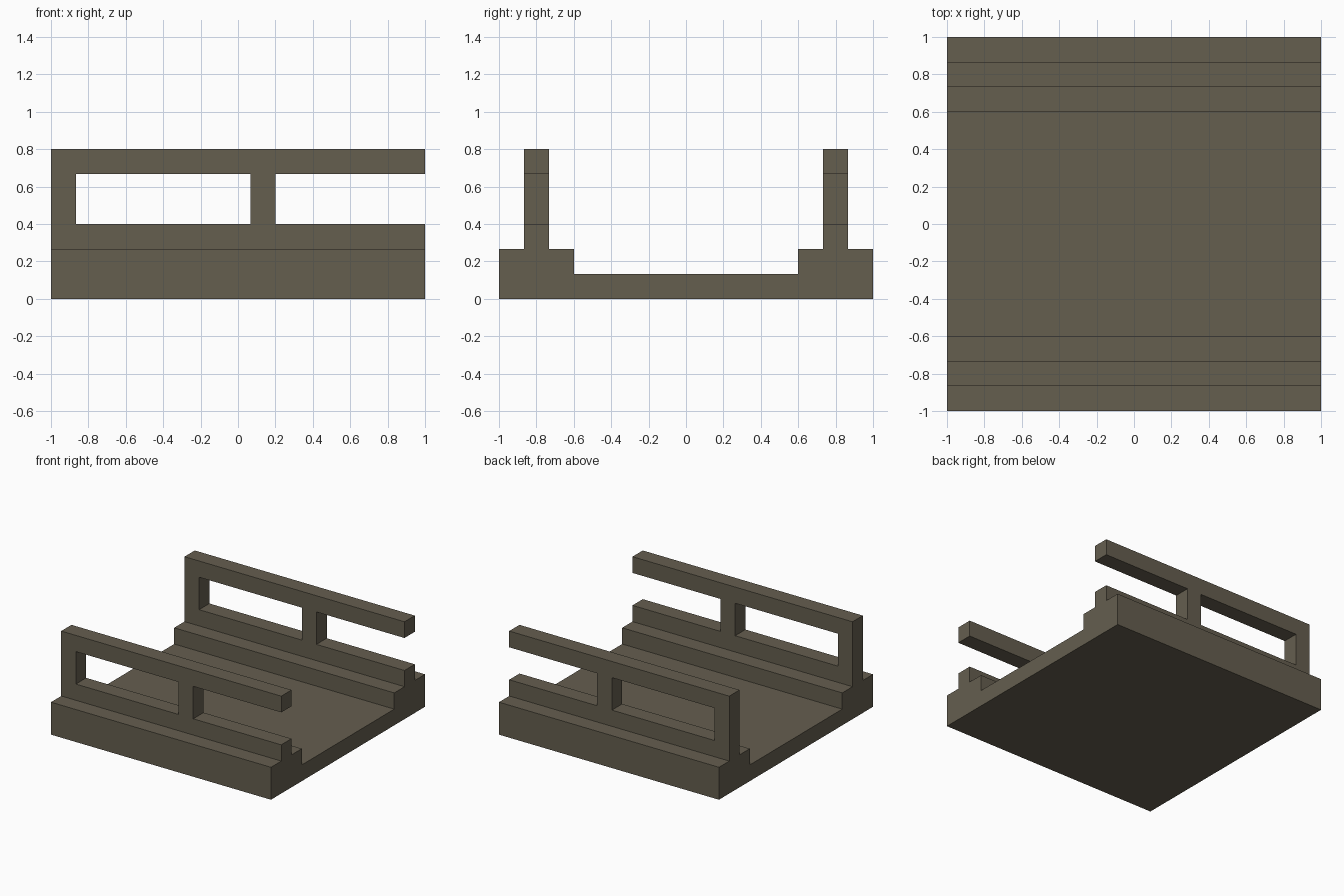
import bpy
import bmesh
from mathutils import Vector

cube = bpy.data.objects.get("Cube")
if cube:
    bpy.data.objects.remove(cube, do_unlink=True)

U = 2 / 15  # beam thickness, the module of the whole model

stone = bpy.data.materials.new("grey_brown_stone")
colour = (0.130, 0.112, 0.078, 1)
stone.diffuse_color = colour
stone.use_nodes = True
bsdf = stone.node_tree.nodes["Principled BSDF"]
bsdf.inputs["Base Color"].default_value = colour
bsdf.inputs["Roughness"].default_value = 0.9


def extrude_profile(name, points, direction):
    """Fill a closed outline and extrude it along a direction."""
    bm = bmesh.new()
    face = bm.faces.new([bm.verts.new(p) for p in points])
    out = bmesh.ops.extrude_face_region(bm, geom=[face])
    moved = [v for v in out["geom"] if isinstance(v, bmesh.types.BMVert)]
    bmesh.ops.translate(bm, verts=moved, vec=Vector(direction))
    bmesh.ops.recalc_face_normals(bm, faces=bm.faces)
    mesh = bpy.data.meshes.new(name)
    bm.to_mesh(mesh)
    bm.free()
    mesh.materials.append(stone)
    obj = bpy.data.objects.new(name, mesh)
    bpy.context.collection.objects.link(obj)
    return obj


# Deck with stepped kerbs and low parapets, one cross-section mirrored in y
half = [(1, 0), (1, 2 * U), (6.5 * U, 2 * U), (6.5 * U, 3 * U),
        (5.5 * U, 3 * U), (5.5 * U, 2 * U), (4.5 * U, 2 * U), (4.5 * U, U)]
section = half + [(-y, z) for y, z in reversed(half)]
extrude_profile("bridge_deck", [(-1, y, z) for y, z in section], (2, 0, 0))

# Railings: top beam on an end post and a middle post, open at the left end
low, under, top = 3 * U, 5 * U, 6 * U
outline = [(-1, low), (-1 + U, low), (-1 + U, under), (U / 2, under),
           (U / 2, low), (1.5 * U, low), (1.5 * U, under),
           (1, under), (1, top), (-1, top)]
for name, y in (("front_railing", -6.5 * U), ("back_railing", 5.5 * U)):
    extrude_profile(name, [(x, y, z) for x, z in outline], (0, U, 0))
